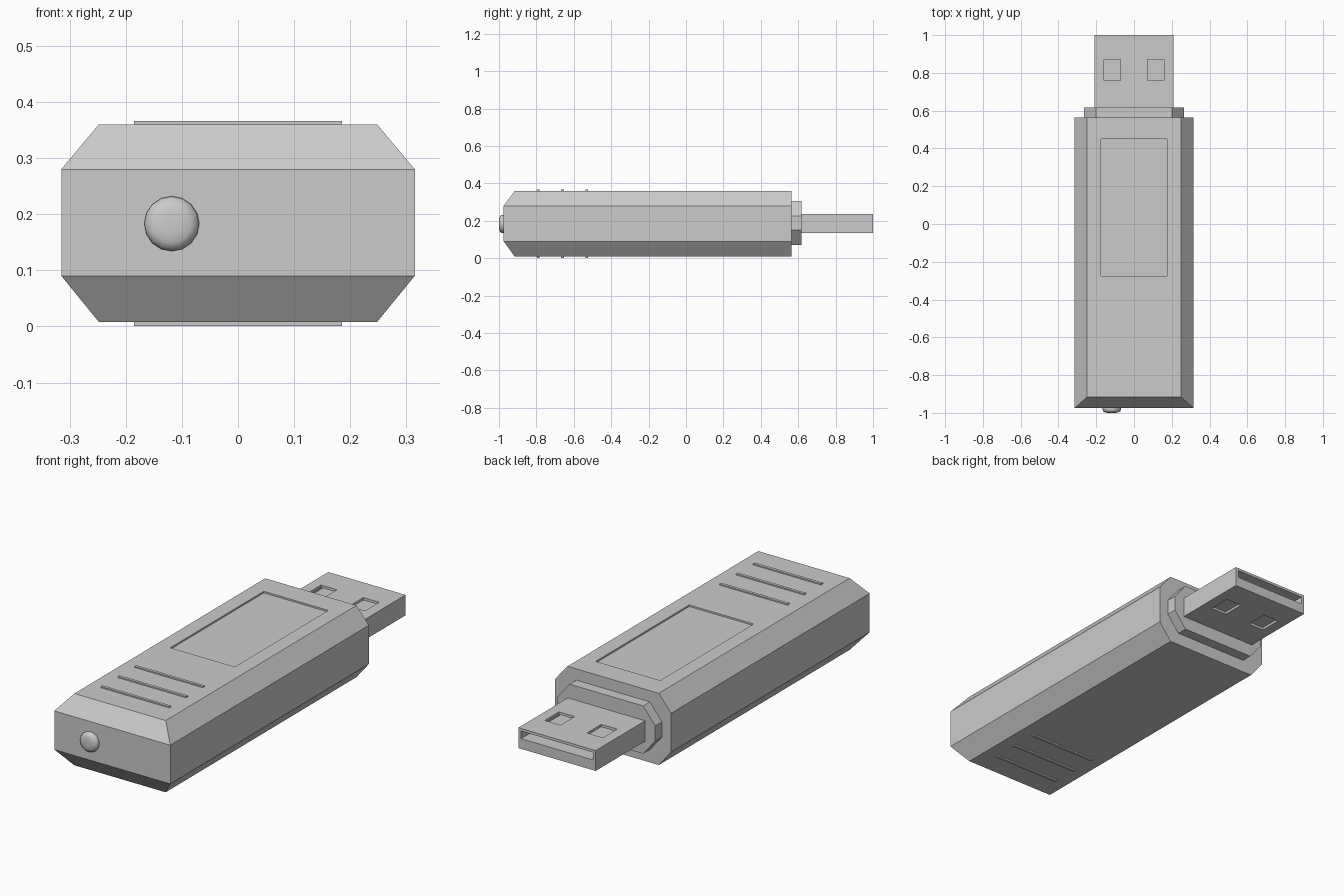
import bpy, bmesh, math

if "Cube" in bpy.data.objects:
    bpy.data.objects.remove(bpy.data.objects["Cube"])


def make(name, verts, faces):
    mesh = bpy.data.meshes.new(name)
    mesh.from_pydata(verts, [], faces)
    bm = bmesh.new()
    bm.from_mesh(mesh)
    bmesh.ops.recalc_face_normals(bm, faces=bm.faces)
    bm.to_mesh(mesh)
    bm.free()
    ob = bpy.data.objects.new(name, mesh)
    bpy.context.collection.objects.link(ob)
    return ob


def loft(name, rings):
    n = len(rings[0])
    verts = [v for r in rings for v in r]
    faces = [list(range(n)), list(range(len(verts) - n, len(verts)))]
    for k in range(len(rings) - 1):
        for i in range(n):
            j = (i + 1) % n
            faces.append([k * n + i, k * n + j, (k + 1) * n + j, (k + 1) * n + i])
    return make(name, verts, faces)


def rect(x, y0, y1, z):
    return [(-x, y0, z), (x, y0, z), (x, y1, z), (-x, y1, z)]


def box(name, x0, x1, y0, y1, z0, z1):
    return loft(name, [[(x0, y0, z), (x1, y0, z), (x1, y1, z), (x0, y1, z)]
                       for z in (z0, z1)])


def cut(ob, cutter):
    cutter.hide_render = True
    mod = ob.modifiers.new("cut", "BOOLEAN")
    mod.operation, mod.solver, mod.object = "DIFFERENCE", "EXACT", cutter
    bpy.context.view_layer.objects.active = ob
    bpy.ops.object.modifier_apply(modifier=mod.name)
    bpy.data.objects.remove(cutter)


# Body: chamfered on the long sides and the front, flat at the plug end
BACK = 0.565
body = loft("body", [rect(0.248, -0.915, BACK, 0.008),
                     rect(0.315, -0.975, BACK, 0.09),
                     rect(0.315, -0.975, BACK, 0.28),
                     rect(0.248, -0.915, BACK, 0.36)])

# Shallow label recess on the top
cut(body, box("label_cutter", -0.175, 0.175, -0.275, 0.45, 0.352, 0.40))

# Grip ridges, three on top and three underneath
for i, y in enumerate((-0.79, -0.66, -0.53)):
    for side, z in (("top", 0.355), ("bottom", 0.001)):
        box(f"grip_ridge_{side}_{i + 1}", -0.185, 0.185,
            y - 0.007, y + 0.007, z, z + 0.011)

# Octagonal collar between body and plug
octagon = [(-0.20, 0.07), (0.20, 0.07), (0.265, 0.15), (0.265, 0.225),
           (0.20, 0.305), (-0.20, 0.305), (-0.265, 0.225), (-0.265, 0.15)]
loft("collar", [[(x, y, z) for x, z in octagon] for y in (0.555, 0.617)])

# Metal plug: slot above the tongue, windows above and shallow ones below
plug = box("plug", -0.21, 0.21, 0.60, 1.0, 0.135, 0.235)
cut(plug, box("slot_cutter", -0.195, 0.195, 0.66, 1.1, 0.185, 0.222))
for x in (-0.115, 0.115):
    for z0, z1 in ((0.20, 0.30), (0.10, 0.147)):
        cut(plug, box("window_cutter", x - 0.043, x + 0.043, 0.76, 0.87, z0, z1))

# Rounded indicator light on the front
profile = [(0.046, -0.96), (0.049, -0.982), (0.045, -0.992), (0.034, -0.998), (0.018, -1.0)]
light = loft("indicator_light", [
    [(-0.118 + r * math.cos(a), y, 0.183 + r * math.sin(a))
     for a in (2 * math.pi * k / 16 for k in range(16))] for r, y in profile])
bpy.ops.object.select_all(action="DESELECT")
light.select_set(True)
bpy.context.view_layer.objects.active = light
bpy.ops.object.shade_smooth_by_angle(angle=math.radians(50))
